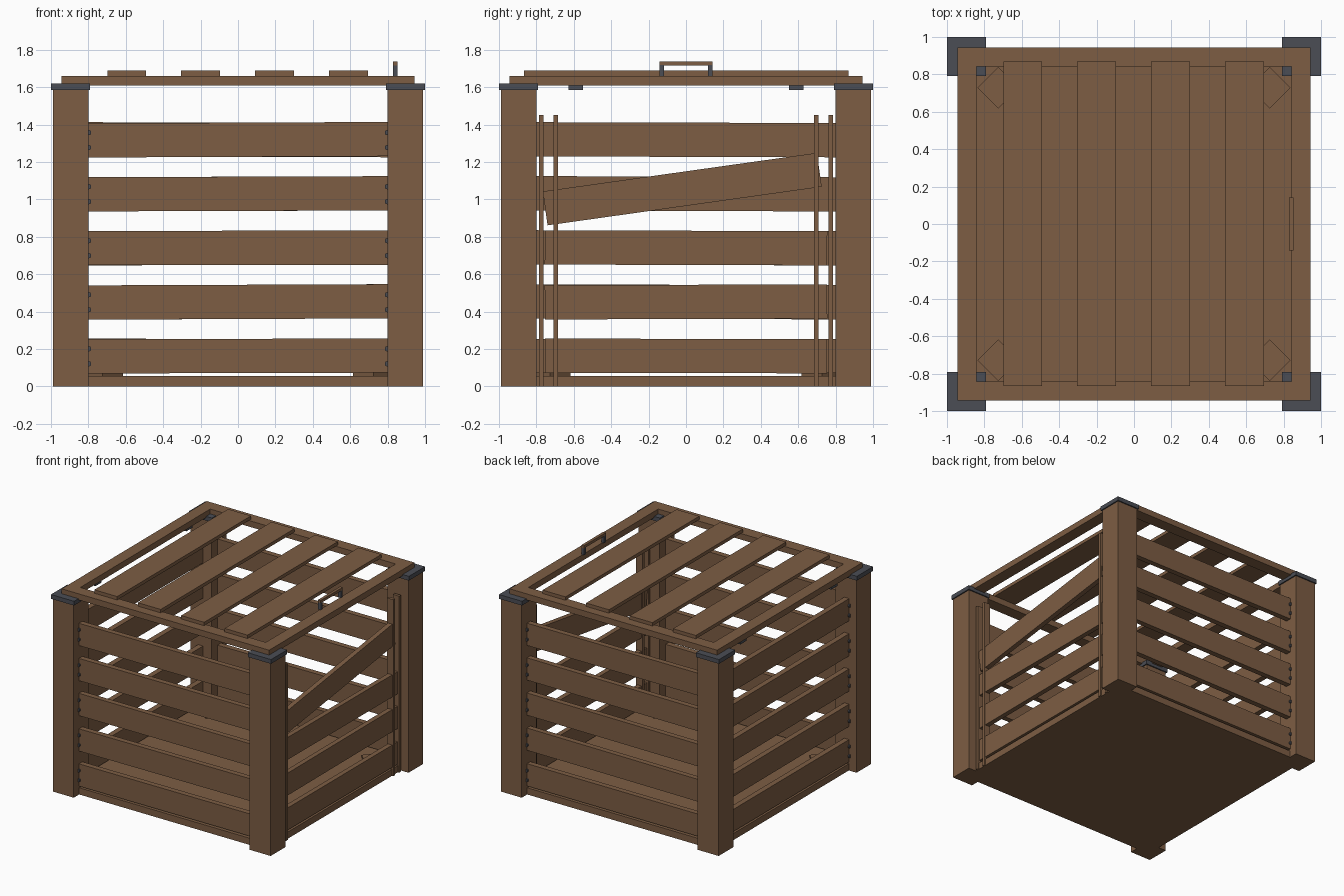
import bpy, math, random
from mathutils import Matrix

if "Cube" in bpy.data.objects:
    bpy.data.objects.remove(bpy.data.objects["Cube"])

random.seed(4)


def material(name, color):
    m = bpy.data.materials.new(name)
    m.diffuse_color = (*color, 1)
    m.use_nodes = True
    m.node_tree.nodes["Principled BSDF"].inputs["Base Color"].default_value = m.diffuse_color
    return m


WOOD = material("wood", (0.205, 0.11, 0.057))
METAL = material("dark_metal", (0.07, 0.075, 0.09))


def finish(ob, name, mat):
    ob.name = name
    ob.data.materials.append(mat)
    return ob


def box(name, x, y, z, mat=WOOD, matrix=None):
    """Box from (min, max) ranges on each axis."""
    bpy.ops.mesh.primitive_cube_add(size=1)
    ob = bpy.context.object
    mid = [(a + b) / 2 for a, b in (x, y, z)]
    size = [b - a for a, b in (x, y, z)]
    ob.data.transform(Matrix.Diagonal((*size, 1)))
    ob.matrix_world = (matrix or Matrix()) @ Matrix.Translation(mid)
    return finish(ob, name, mat)


def span(c, w):
    return (c - w / 2, c + w / 2)


# Floor panel
box("floor", (-0.92, 0.92), (-0.92, 0.92), (0, 0.055))

# Corner posts, their caps, and the diagonal blocks on the floor
for sx in (-1, 1):
    for sy in (-1, 1):
        box("corner_post", span(sx * 0.895, 0.19), span(sy * 0.895, 0.19), (0, 1.585))
        box("post_cap", span(sx * 0.895, 0.21), span(sy * 0.895, 0.21), (1.585, 1.62), METAL)
        turn = Matrix.Translation((sx * 0.725, sy * 0.728, 0.063)) @ Matrix.Rotation(math.pi / 4, 4, 'Z')
        box("floor_corner_block", span(0, 0.157), span(0, 0.157), span(0, 0.022), WOOD, turn)

# Slatted walls on front, back and left, fixed with screws
LEVELS = [0.163 + 0.289 * i for i in range(5)]
for wall, angle in (("front", 0), ("back", math.pi), ("left", -math.pi / 2)):
    rot = Matrix.Rotation(angle, 4, 'Z')
    for z in LEVELS:
        tilt = Matrix.Rotation(random.uniform(-0.005, 0.005), 4, 'Y')
        place = rot @ Matrix.Translation((0, -0.9, z)) @ tilt
        box(wall + "_slat", (-0.86, 0.86), span(0, 0.045), span(0, 0.183), WOOD, place)
        for sx in (-1, 1):
            for dz in (-0.042, 0.038):
                bpy.ops.mesh.primitive_cylinder_add(vertices=10, radius=0.014, depth=0.016)
                screw = finish(bpy.context.object, wall + "_screw", METAL)
                screw.matrix_world = (rot @ Matrix.Translation((sx * 0.798, -0.926, z + dz))
                                      @ Matrix.Rotation(math.pi / 2, 4, 'X'))

# Guide rails for the removable slats on the right
for sy in (-1, 1):
    for y in (0.697, 0.773):
        box("guide_rail", (0.875, 0.932), span(sy * y, 0.024), (0, 1.45))

# Removable slats: three level, the top one lifted askew
for z, tilt in zip(LEVELS[:3] + [1.055], (-0.002, 0.003, -0.003, math.radians(8))):
    place = Matrix.Translation((0.903, -0.02 if z > 1 else 0, z)) @ Matrix.Rotation(tilt, 4, 'X')
    length = 1.48 if z > 1 else 1.51
    box("removable_slat", span(0, 0.04), span(0, length), span(0, 0.183), WOOD, place)

# Lid frame and slats
for s in (-1, 1):
    box("lid_frame_side", span(s * 0.893, 0.1), (-0.943, 0.943), (1.61, 1.66))
    box("lid_frame_end", (-0.843, 0.843), span(s * 0.893, 0.1), (1.61, 1.66))
for i in range(4):
    box("lid_slat", span(-0.595 + 0.395 * i, 0.208), (-0.867, 0.87), (1.66, 1.688))

# Hinges on the left, handle on the right
for s in (-1, 1):
    box("lid_hinge", (-0.935, -0.855), span(s * 0.59, 0.077), (1.585, 1.612), METAL)
    box("handle_leg", span(0.84, 0.024), span(s * 0.13, 0.024), (1.66, 1.718), METAL)
box("handle_grip", span(0.84, 0.024), (-0.143, 0.143), (1.716, 1.738))
